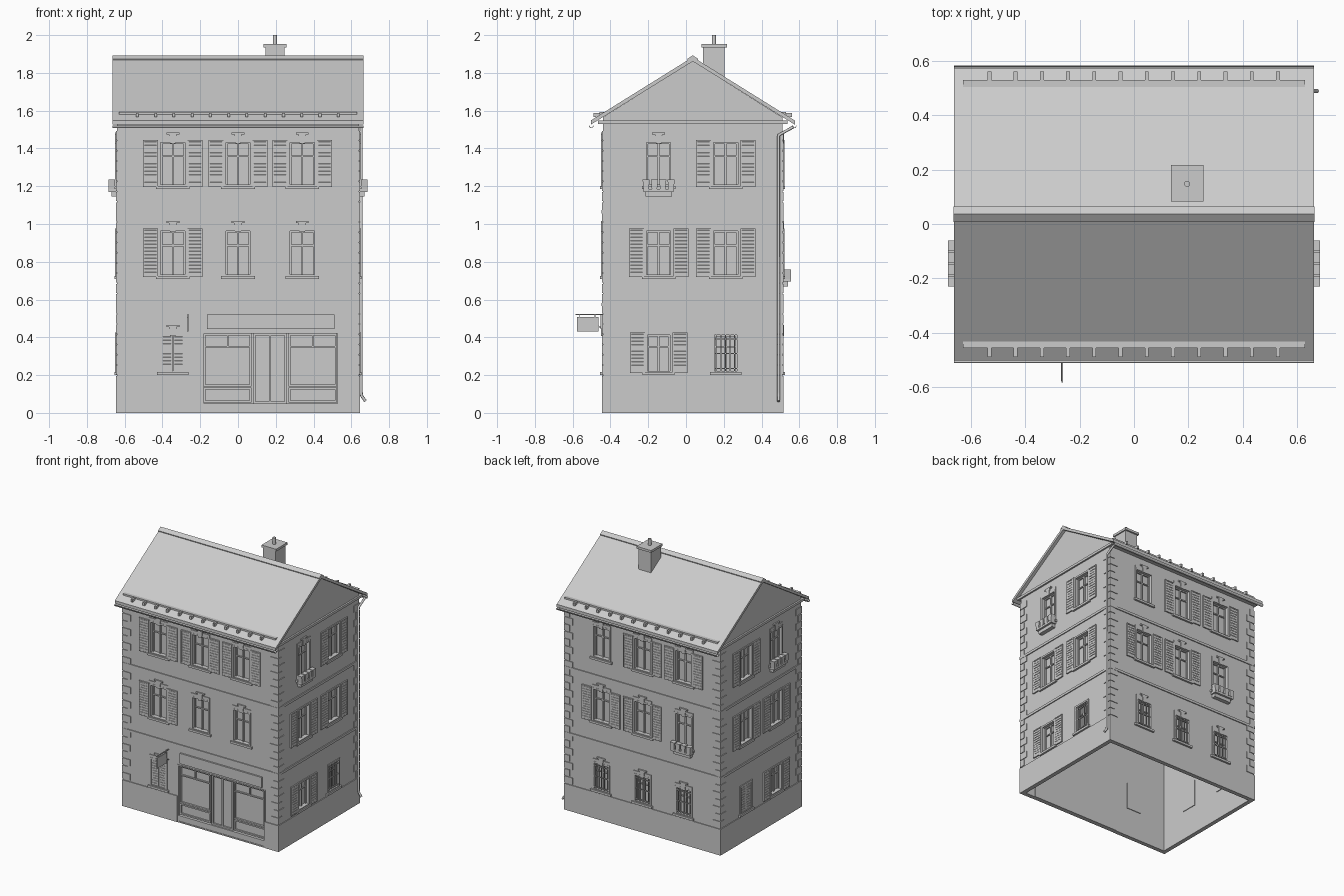
import bpy, bmesh, math
from mathutils import Vector

if "Cube" in bpy.data.objects:
    bpy.data.objects.remove(bpy.data.objects["Cube"])

CY = 0.036                      # ridge line
PARTS = {}
# wall frames: local (u along wall, d outwards, z up) -> world
FACES = {
    "front": lambda u, d, z: (u, -0.44 - d, z),
    "back": lambda u, d, z: (u, 0.51 + d, z),
    "right": lambda u, d, z: (0.64 + d, u, z),
    "left": lambda u, d, z: (-0.64 - d, u, z),
    "world": lambda u, d, z: (u, d, z),
}
HOLES = {f: [] for f in FACES}


def part(name):
    return PARTS.setdefault(name, bmesh.new())


def loft(name, a, b):
    """Solid between two matching outlines."""
    bm = part(name)
    va, vb = [bm.verts.new(p) for p in a], [bm.verts.new(p) for p in b]
    n = len(a)
    bm.faces.new(va)
    bm.faces.new(vb[::-1])
    for i in range(n):
        bm.faces.new((va[i], vb[i], vb[(i + 1) % n], va[(i + 1) % n]))


def prism(name, f, pts, d0, d1, lean=0.0):
    m = FACES[f]
    loft(name, [m(u, d0, z) for u, z in pts], [m(u, d1, z + lean) for u, z in pts])


def box(name, f, u0, u1, d0, d1, z0, z1, lean=0.0):
    prism(name, f, [(u0, z0), (u1, z0), (u1, z1), (u0, z1)], d0, d1, lean)


def xprism(name, pts, x0, x1):
    loft(name, [(x0, y, z) for y, z in pts], [(x1, y, z) for y, z in pts])


def border(name, f, u0, u1, z0, z1, w, d0, d1):
    """Rectangular frame of four bars inside the given outline."""
    box(name, f, u0, u0 + w, d0, d1, z0, z1)
    box(name, f, u1 - w, u1, d0, d1, z0, z1)
    box(name, f, u0 + w, u1 - w, d0, d1, z0, z0 + w)
    box(name, f, u0 + w, u1 - w, d0, d1, z1 - w, z1)


def shutter(f, u0, u1, z0, z1, d=0.002):
    border("shutter_frames", f, u0, u1, z0, z1, 0.008, d, d + 0.009)
    n = round((z1 - z0) / 0.02)
    step = (z1 - z0 - 0.016) / n
    for i in range(n):
        z = z0 + 0.008 + i * step
        box("shutter_slats", f, u0 + 0.006, u1 - 0.006, d, d + 0.008, z + 0.006, z + step + 0.004, -0.006)


def flower_box(f, u, z):
    box("flower_box_brackets", f, u - 0.07, u + 0.07, 0, 0.03, z - 0.05, z - 0.025)
    box("flower_box_trays", f, u - 0.08, u + 0.08, 0, 0.045, z - 0.025, z - 0.01)
    for i in range(4):
        c = u - 0.066 + i * 0.044
        prism("flower_pots", f, [(c - 0.014, z - 0.01), (c + 0.014, z - 0.01), (c + 0.019, z + 0.04),
                                 (c - 0.019, z + 0.04)], 0.012, 0.046)


def window(f, u, z0, z1, kind="", hw=0.077):
    """kind letters: s open shutters, c closed shutters, b bars, f flower box, k keystone"""
    w = 0.013
    a, b, c, d = u - hw + w, u + hw - w, z0 + 0.005, z1 - w
    HOLES[f].append((a, b, c, d))
    border("window_surrounds", f, u - hw, u + hw, z0, z1, w, -0.025, 0.006)
    box("window_sills", f, u - hw - 0.012, u + hw + 0.012, -0.02, 0.014, z0 - 0.01, z0 + 0.006)
    if "k" in kind:
        prism("keystones", f, [(u - 0.014, z1 - 0.018), (u + 0.014, z1 - 0.018), (u + 0.02, z1 + 0.03),
                               (u + 0.034, z1 + 0.03), (u + 0.034, z1 + 0.04), (u - 0.034, z1 + 0.04),
                               (u - 0.034, z1 + 0.03), (u - 0.02, z1 + 0.03)], 0, 0.01)
        box("lintels", f, u - hw, u + hw, 0, 0.005, z1, z1 + 0.02)
    box("window_glass", f, a, b, -0.03, -0.026, c, d)
    border("window_frames", f, a, b, c, d, 0.008, -0.026, -0.016)
    box("window_frames", f, u - 0.005, u + 0.005, -0.026, -0.015, c, d)
    zt = c + (d - c) * 0.68
    box("window_frames", f, a, b, -0.026, -0.017, zt - 0.004, zt + 0.004)
    if "s" in kind:
        shutter(f, u - hw - 0.08, u - hw - 0.001, z0, z1)
        shutter(f, u + hw + 0.001, u + hw + 0.08, z0, z1)
    if "c" in kind:
        shutter(f, a, u - 0.001, c, d, -0.008)
        shutter(f, u + 0.001, b, c, d, -0.008)
    if "b" in kind:
        for i in range(5):
            x = a + (b - a) * (i + 0.5) / 5
            box("window_bars", f, x - 0.0025, x + 0.0025, -0.004, 0.001, c, d)
        for i in range(3):
            z = c + (d - c) * (0.1 + 0.4 * i)
            box("window_bars", f, a, b, -0.005, 0.002, z - 0.0025, z + 0.0025)
    if "f" in kind:
        flower_box(f, u, z0 + 0.0)


# windows, ground floor to top floor, per wall
ROWS = [(0.21, 0.425), (0.72, 0.975), (1.195, 1.445)]
LAYOUT = {
    "front": [[(-0.345, "ck")], [(-0.345, "sk"), (0, "k"), (0.34, "k")],
              [(-0.345, "sk"), (0, "sk"), (0.34, "sk")]],
    "back": [[(-0.34, "bk"), (0, "bk"), (0.34, "bk")], [(-0.34, "fk"), (0, "sk"), (0.34, "sk")],
             [(-0.34, "sk"), (0, "sk"), (0.34, "k")]],
    "right": [[(-0.145, "s"), (0.21, "b")], [(-0.145, "s"), (0.21, "s")], [(-0.145, "fk"), (0.21, "s")]],
    "left": [[(-0.145, "s"), (0.21, "c")], [(-0.145, "s"), (0.21, "s")], [(-0.145, "fk"), (0.21, "s")]],
}
for f, rows in LAYOUT.items():
    for (z0, z1), row in zip(ROWS, rows):
        for u, kind in row:
            window(f, u, z0, z1, kind, 0.072 if z0 < 0.5 else 0.077)

# shop front
S0, S1 = -0.19, 0.535
HOLES["front"].append((S0, S1, 0.0, 0.43))
border("shop_surround", "front", S0, S1, -0.0, 0.43, 0.009, -0.03, 0.004)
box("shop_base", "front", S0, S1, -0.03, 0.0, 0, 0.05)
box("shop_panel", "front", S0, S1, -0.03, -0.022, 0.05, 0.43)
for u0, u1 in ((-0.181, 0.072), (0.268, 0.524)):
    border("shop_window_frames", "front", u0, u1, 0.14, 0.42, 0.01, -0.022, -0.008)
    box("shop_window_frames", "front", (u0 + u1) / 2 - 0.004, (u0 + u1) / 2 + 0.004, -0.022, -0.01, 0.35, 0.42)
    box("shop_window_frames", "front", u0, u1, -0.022, -0.01, 0.345, 0.353)
    border("shop_stall_risers", "front", u0, u1, 0.055, 0.135, 0.01, -0.022, -0.012)
border("shop_door_frame", "front", 0.082, 0.258, 0.05, 0.42, 0.011, -0.022, -0.01)
box("shop_door_frame", "front", 0.165, 0.175, -0.022, -0.012, 0.05, 0.42)
box("shop_name_board", "front", -0.165, 0.51, 0, 0.012, 0.445, 0.522)

# hanging sign
box("sign_plate", "front", -0.269, -0.261, 0.022, 0.138, 0.43, 0.508)
box("sign_arm", "front", -0.268, -0.262, 0, 0.145, 0.518, 0.524)
for d in (0.04, 0.12):
    box("sign_arm", "front", -0.267, -0.263, d, d + 0.004, 0.505, 0.52)
box("sign_arm", "front", -0.268, -0.262, 0, 0.03, 0.44, 0.447, 0.02)

# walls with openings, plinth, bands and corner quoins
for f in LAYOUT:
    lo, hi = (-0.64, 0.64) if f in ("front", "back") else (-0.44, 0.51)
    us = sorted({lo, hi, *[h[i] for h in HOLES[f] for i in (0, 1)]})
    zs = sorted({0.0, 1.54, *[h[i] for h in HOLES[f] for i in (2, 3)]})
    bm, m = part(f + "_wall"), FACES[f]
    grid = {}

    def vert(i, j):
        if (i, j) not in grid:
            grid[i, j] = bm.verts.new(m(us[i], 0, zs[j]))
        return grid[i, j]
    for i in range(len(us) - 1):
        for j in range(len(zs) - 1):
            uc, zc = (us[i] + us[i + 1]) / 2, (zs[j] + zs[j + 1]) / 2
            if not any(a < uc < b and c < zc < d for a, b, c, d in HOLES[f]):
                bm.faces.new((vert(i, j), vert(i + 1, j), vert(i + 1, j + 1), vert(i, j + 1)))
    ext = bmesh.ops.extrude_face_region(bm, geom=bm.faces[:], use_keep_orig=True)
    inward = Vector(m(0, -0.025, 0)) - Vector(m(0, 0, 0))
    bmesh.ops.translate(bm, vec=inward, verts=[v for v in ext["geom"] if isinstance(v, bmesh.types.BMVert)])
    t = 0.006
    for a, b in ([(lo, S0), (S1, hi)] if f == "front" else [(lo, hi)]):
        box("plinth", f, a - t * (a == lo), b + t * (b == hi), 0, t, 0, 0.195)
    for z in (0.565, 1.055):
        box("band_courses", f, lo - t, hi + t, 0, t + 0.001, z, z + 0.018)
    for i in range(24):
        z = 0.2 + i * 0.054
        w = 0.065 if (i % 2 == 0) == (f in ("front", "back")) else 0.038
        if f == "front" and z < 0.43:
            w = min(w, 0.06)
        box("quoins", f, lo - 0.005, lo + w, 0, 0.005, z + 0.003, z + 0.051)
        box("quoins", f, hi - w, hi + 0.005, 0, 0.005, z + 0.003, z + 0.051)

# gables, eaves slab and roof
for x in (-0.64, 0.615):
    xprism("gables", [(-0.44, 1.53), (0.51, 1.53), (0.51, 1.565), (CY, 1.862), (-0.44, 1.565)], x, x + 0.025)
box("eaves_slab", "world", -0.652, 0.652, -0.465, 0.537, 1.53, 1.548)
xprism("roof", [(CY, 1.884), (CY - 0.54, 1.548), (CY - 0.54, 1.526), (CY, 1.861),
                (CY + 0.54, 1.526), (CY + 0.54, 1.548)], -0.664, 0.664)
xprism("ridge_cap", [(CY, 1.893), (CY - 0.028, 1.874), (CY - 0.026, 1.866), (CY, 1.88),
                     (CY + 0.026, 1.866), (CY + 0.028, 1.874)], -0.665, 0.665)

# gutters and snow guards on both slopes
for s in (-1, 1):
    arc = [math.pi * i / 8 for i in range(9)]
    yc = CY + s * 0.537
    pts = [(yc + 0.012 * math.cos(a), 1.521 - 0.014 * math.sin(a)) for a in arc]
    pts += [(yc + 0.009 * math.cos(a), 1.521 - 0.011 * math.sin(a)) for a in arc[::-1]]
    xprism("gutters", pts, -0.664, 0.664)
    y0, y1, y2 = [CY + s * k for k in (0.468, 0.494, 0.526)]
    box("snow_guards", "world", -0.63, 0.63, y0, y1, 1.58, 1.592)
    for i in range(12):
        x = -0.533 + i * 0.0967
        box("snow_guard_hooks", "world", x - 0.007, x + 0.007, y1, y2, 1.566, 1.588)

# chimney
box("chimney", "world", 0.145, 0.247, 0.09, 0.205, 1.74, 1.937)
box("chimney_cap", "world", 0.136, 0.256, 0.083, 0.217, 1.935, 1.952)
ring = [(0.011 * math.cos(k * math.pi / 6), 0.011 * math.sin(k * math.pi / 6)) for k in range(12)]
loft("chimney_pipe", [(0.196 + x, 0.148 + y, 1.94) for x, y in ring], [(0.196 + x, 0.148 + y, 2.0) for x, y in ring])

# downpipe
cu = bpy.data.curves.new("downpipe", "CURVE")
cu.dimensions, cu.bevel_depth, cu.bevel_resolution, cu.use_fill_caps = "3D", 0.008, 2, True
path = [(0.652, 0.57, 1.515), (0.652, 0.49, 1.47), (0.652, 0.49, 0.11), (0.655, 0.49, 0.09), (0.675, 0.49, 0.062)]
sp = cu.splines.new("POLY")
sp.points.add(len(path) - 1)
for p, co in zip(sp.points, path):
    p.co = (*co, 1)
bpy.context.collection.objects.link(bpy.data.objects.new("downpipe", cu))

# turn the collected parts into objects
for name, bm in PARTS.items():
    bmesh.ops.recalc_face_normals(bm, faces=bm.faces[:])
    me = bpy.data.meshes.new(name)
    bm.to_mesh(me)
    bm.free()
    bpy.context.collection.objects.link(bpy.data.objects.new(name, me))
